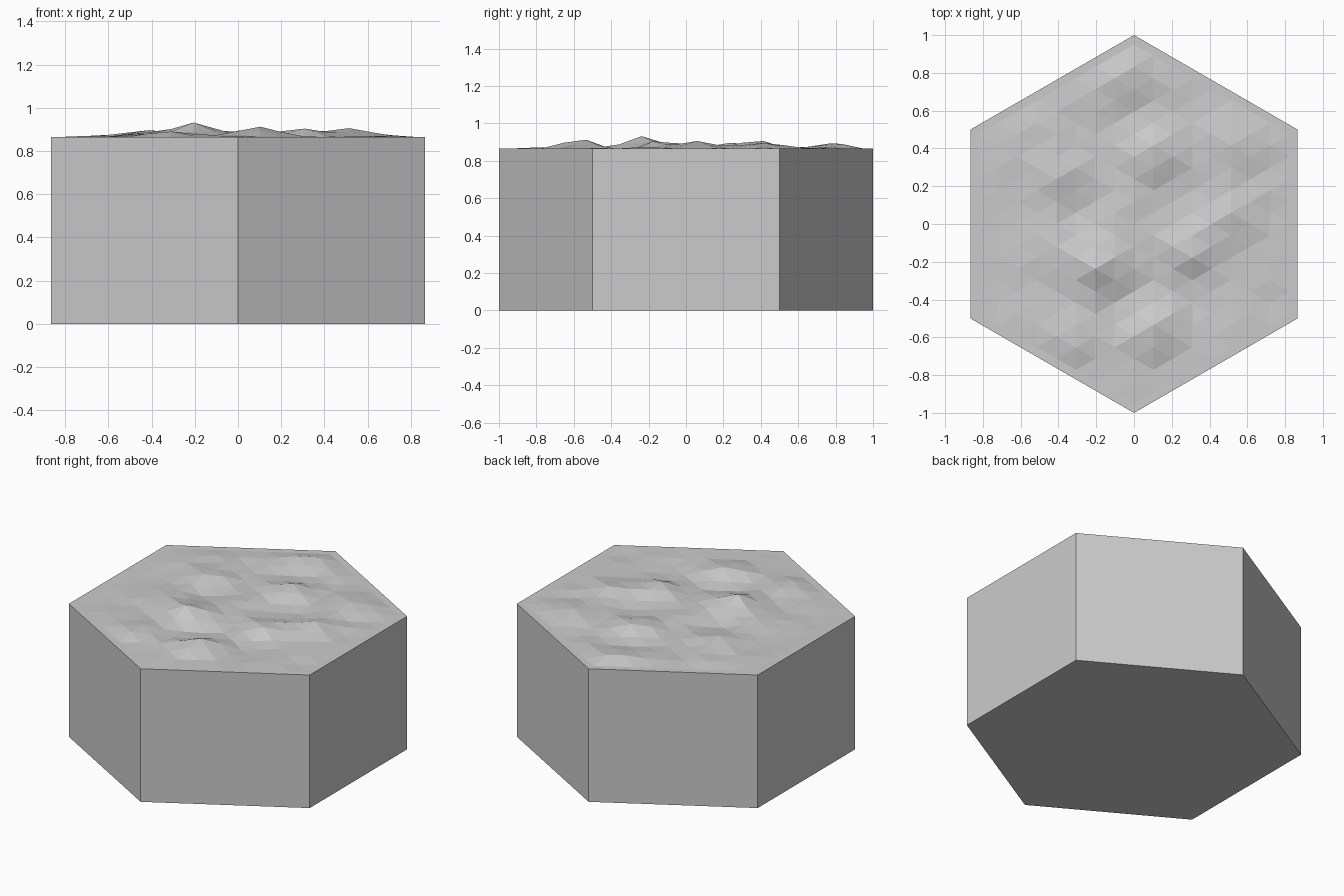
import bpy, bmesh, math, random
from mathutils import Vector

cube = bpy.data.objects.get("Cube")
if cube:
    bpy.data.objects.remove(cube)

random.seed(4)
TOP = 0.865      # height of the flat rim
RINGS = 9        # triangle rings, the last one is the narrow rim
STEP = 0.11875   # edge length of the triangles inside the rim

# Mounds and hollows of the ground: x, y, height
MOUNDS = [
    (-0.19, -0.23, 0.062), (0.1, -0.54, 0.056), (0.3, -0.14, 0.046),
    (0.52, 0.04, 0.038), (0.1, 0.36, 0.045), (0.51, 0.42, 0.032),
    (-0.4, 0.26, 0.033), (0.0, 0.8, 0.03), (-0.41, -0.12, 0.025),
    (-0.31, -0.6, 0.025), (-0.2, 0.75, 0.015), (-0.1, 0.06, 0.02),
    (0.0, -0.42, -0.025), (0.35, -0.36, -0.02), (0.27, 0.14, -0.02),
    (-0.25, 0.08, -0.02), (0.05, 0.6, -0.012), (-0.5, 0.5, 0.012),
]


def ground_height(x, y, ring):
    if ring >= RINGS - 1:
        return TOP
    h = sum(a * math.exp(-((x - u) ** 2 + (y - v) ** 2) / 0.018)
            for u, v, a in MOUNDS)
    return TOP + h + random.uniform(-0.005, 0.005)


stone = bpy.data.materials.new("pale grey stone")
stone.use_nodes = True
grey = (0.6, 0.6, 0.6, 1)
stone.diffuse_color = grey
stone.node_tree.nodes["Principled BSDF"].inputs["Base Color"].default_value = grey

# Bumpy top on a triangular grid
bm = bmesh.new()
axis_a = Vector((math.sqrt(3) / 2, 0.5))
axis_b = Vector((0, 1))
grid = {}
for i in range(-RINGS, RINGS + 1):
    for j in range(-RINGS, RINGS + 1):
        ring = max(abs(i), abs(j), abs(i + j))
        if ring <= RINGS:
            p = (axis_a * i + axis_b * j) * (1 / RINGS if ring == RINGS else STEP)
            grid[i, j] = bm.verts.new((p.x, p.y, ground_height(p.x, p.y, ring)))
for i, j in grid:
    for keys in (((i, j), (i + 1, j), (i, j + 1)),
                 ((i + 1, j), (i + 1, j - 1), (i, j))):
        if all(k in grid for k in keys):
            bm.faces.new([grid[k] for k in keys])

# Straight walls and flat base
rim = [e for e in bm.edges if e.is_boundary]
walls = bmesh.ops.extrude_edge_only(bm, edges=rim)["geom"]
for v in walls:
    if isinstance(v, bmesh.types.BMVert):
        v.co.z = 0
bmesh.ops.holes_fill(bm, edges=[e for e in bm.edges if e.is_boundary], sides=0)
bmesh.ops.recalc_face_normals(bm, faces=bm.faces)

mesh = bpy.data.meshes.new("hexagonal_ground_tile")
bm.to_mesh(mesh)
bm.free()
mesh.materials.append(stone)
tile = bpy.data.objects.new("hexagonal_ground_tile", mesh)
bpy.context.collection.objects.link(tile)
